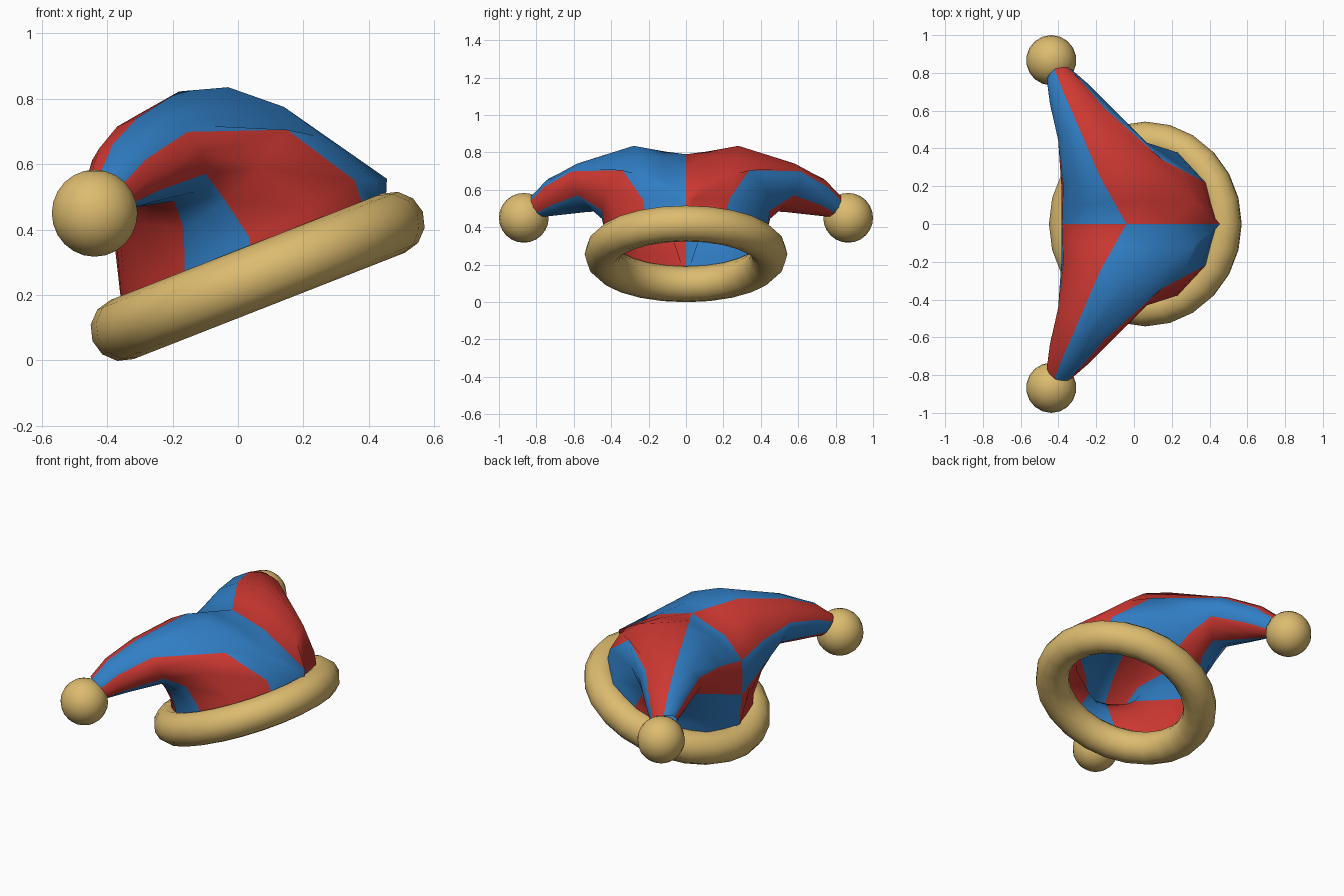
import bpy, bmesh, math
from mathutils import Vector, Matrix

if "Cube" in bpy.data.objects:
    bpy.data.objects.remove(bpy.data.objects["Cube"])


def material(name, rgb):
    m = bpy.data.materials.new(name)
    m.diffuse_color = (*rgb, 1)
    m.use_nodes = True
    m.node_tree.nodes["Principled BSDF"].inputs["Base Color"].default_value = m.diffuse_color
    return m


RED = material("red cloth", (0.62, 0.04, 0.032))
BLUE = material("blue cloth", (0.03, 0.21, 0.56))
TAN = material("tan fluff", (0.72, 0.50, 0.16))
TILT = math.radians(21.4)
BRIM = Vector((0.06, 0, 0.257))


def rim(deg):
    # point where the cloth enters the tilted brim
    a = math.radians(deg)
    p = Vector((0.43 * math.cos(a), -0.43 * math.sin(a), 0.03))
    return BRIM + Matrix.Rotation(-TILT, 3, 'Y') @ p


# Lengthwise lines of one half: stripe number, root point, shoulder point, angle round the horn
LINES = [
    (0, (-.04, 0, .79), (-.18, -.25, .822), 100),
    (0, (.18, 0, .725), (-.03, -.28, .835), 85),
    (0, (.455, 0, .555), (.14, -.26, .775), 70),
    (0, rim(0), (.27, -.25, .68), 55),
    (1, rim(29), (.15, -.34, .705), 40),
    (1, rim(60), (.07, -.43, .59), 10),
    (2, rim(90), (-.04, -.45, .49), -20),
    (2, rim(105), (-.10, -.45, .445), -50),
    (3, rim(122), (-.165, -.42, .40), -80),
    (3, rim(150), (-.28, -.34, .415), -100),
    (3, rim(180), (-.34, -.25, .42), -120),
    (4, (-.38, 0, .38), (-.37, -.21, .46), -140),
    (4, (-.385, 0, .48), (-.385, -.21, .53), -170),
    (5, (-.38, 0, .59), (-.375, -.21, .63), -200),
    (5, (-.27, 0, .71), (-.29, -.23, .76), -230),
]
# Oval rings along the horn: centre, sideways axis, upward axis
OVALS = [
    ((-.25, -.51, .615), (.15, -.09, 0), (-.03, -.05, .13)),
    ((-.345, -.68, .565), (.10, -.06, -.015), (-.02, -.05, .095)),
    ((-.40, -.785, .515), (.062, -.035, -.025), (-.01, -.04, .055)),
]


def line_points(i):
    _, root, shoulder, deg = LINES[i]
    a, b = Vector(root), Vector(shoulder)
    mid = a.lerp(b, 0.45)
    if 3 <= i <= 10:                      # walls rise before leaning in
        mid.xy = a.lerp(b, 0.17).xy
    pts = [a, mid, b]
    t = math.radians(deg)
    for c, u, v in OVALS:
        pts.append(Vector(c) + Vector(u) * math.cos(t) + Vector(v) * math.sin(t))
    return pts


# Two-horned cloth cap, colours swapped between the halves
bm = bmesh.new()
for side in (1, -1):
    grid = [[bm.verts.new((p.x, p.y * side, p.z)) for p in line_points(i)]
            for i in range(len(LINES))]
    for i, line in enumerate(grid):
        nxt = grid[(i + 1) % len(grid)]
        for k in range(len(line) - 1):
            f = bm.faces.new((line[k], nxt[k], nxt[k + 1], line[k + 1]))
            f.material_index = (LINES[i][0] + (side < 0)) % 2
            f.smooth = True
bmesh.ops.remove_doubles(bm, verts=bm.verts, dist=0.0005)
bmesh.ops.recalc_face_normals(bm, faces=bm.faces)
top = max(bm.faces, key=lambda f: f.calc_center_median().z)
if top.normal.z < 0:
    bmesh.ops.reverse_faces(bm, faces=bm.faces)
mesh = bpy.data.meshes.new("cap")
bm.to_mesh(mesh)
bm.free()
cap = bpy.data.objects.new("cap", mesh)
bpy.context.collection.objects.link(cap)
mesh.materials.append(BLUE)
mesh.materials.append(RED)


def finish(name):
    ob = bpy.context.object
    ob.name = name
    ob.data.materials.append(TAN)
    bpy.ops.object.shade_smooth()


# Padded brim
bpy.ops.mesh.primitive_torus_add(major_segments=24, minor_segments=12, major_radius=0.445,
                                 minor_radius=0.097, location=BRIM, rotation=(0, -TILT, 0))
finish("brim")

# Pompoms on the horn tips
for side, name in ((-1, "front_pompom"), (1, "back_pompom")):
    bpy.ops.mesh.primitive_uv_sphere_add(segments=18, ring_count=12, radius=0.133,
                                         location=(-0.438, side * 0.867, 0.45))
    finish(name)
